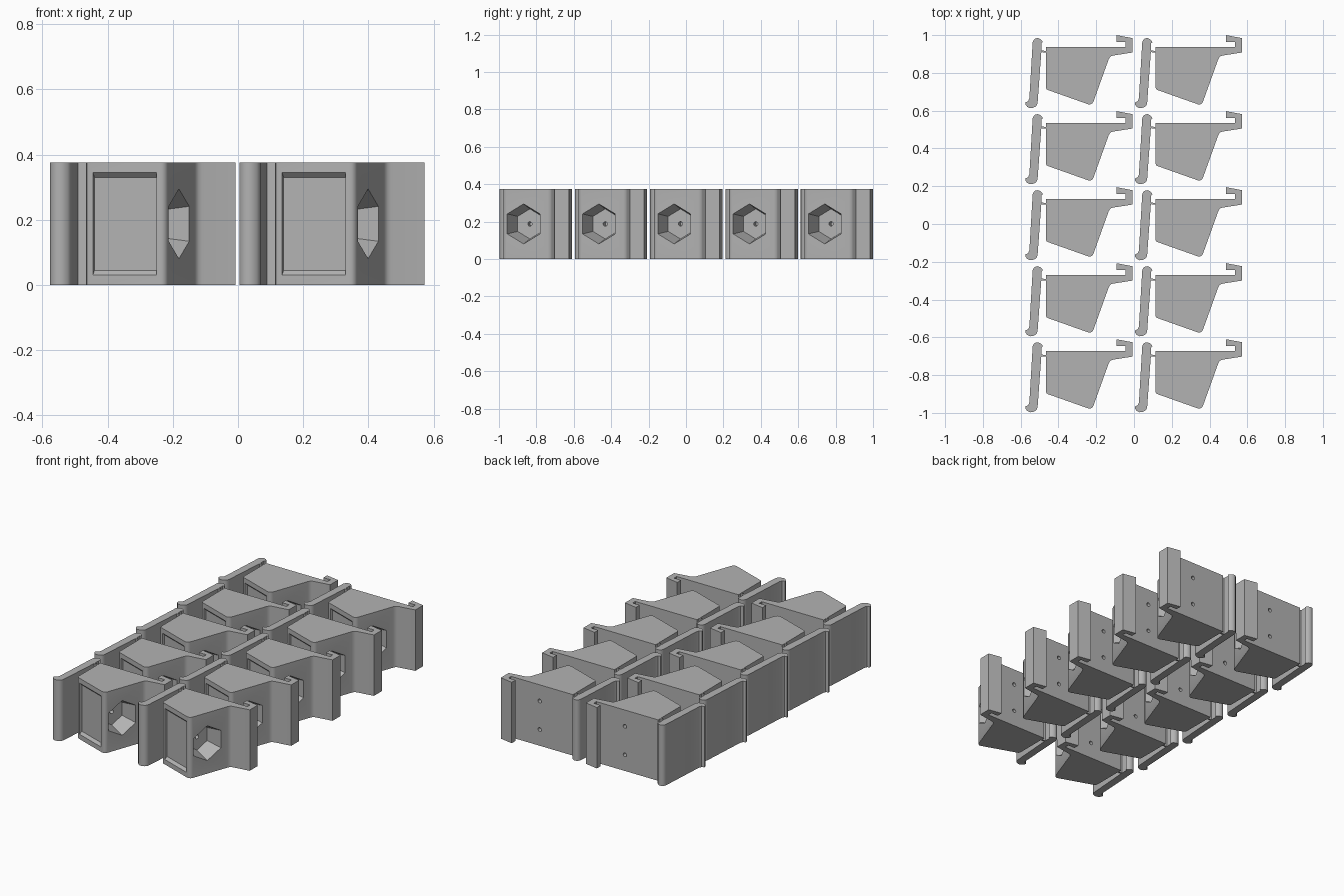
import bpy, bmesh, math
from mathutils import Vector

if "Cube" in bpy.data.objects:
    bpy.data.objects.remove(bpy.data.objects["Cube"])

HEIGHT = 0.375
COLS, ROWS = 2, 5
DX, DY = 0.58, 0.4025

grey = bpy.data.materials.new("plain grey")
grey.diffuse_color = (0.45, 0.45, 0.45, 1)
grey.use_nodes = True
grey.node_tree.nodes["Principled BSDF"].inputs["Base Color"].default_value = grey.diffuse_color


def add_object(name, bm, mat=grey):
    bmesh.ops.recalc_face_normals(bm, faces=bm.faces)
    mesh = bpy.data.meshes.new(name)
    bm.to_mesh(mesh)
    bm.free()
    mesh.materials.append(mat)
    ob = bpy.data.objects.new(name, mesh)
    bpy.context.collection.objects.link(ob)
    return ob


def extrude_outline(name, outline):
    """Vertical prism from a plan outline."""
    bm = bmesh.new()
    face = bm.faces.new([bm.verts.new((x, y, 0)) for x, y in outline])
    out = bmesh.ops.extrude_face_region(bm, geom=[face])
    top = [g for g in out["geom"] if isinstance(g, bmesh.types.BMVert)]
    bmesh.ops.translate(bm, verts=top, vec=(0, 0, HEIGHT))
    return add_object(name, bm)


def tapered_cutter(name, centre, normal, ring, scale, depth):
    """Pocket cutter: ring of (side, up) points shrinking into the face."""
    centre, n = Vector(centre), Vector(normal).normalized()
    side = Vector((0, 0, 1)).cross(n)
    bm = bmesh.new()
    loops = []
    for t in (-0.1, 1.0):
        su, sv = 1 + (scale[0] - 1) * t, 1 + (scale[1] - 1) * t
        loops.append([bm.verts.new(centre - n * depth * t + side * u * su
                                   + Vector((0, 0, v * sv))) for u, v in ring])
    bm.faces.new(loops[0])
    bm.faces.new(loops[1])
    k = len(ring)
    for i in range(k):
        j = (i + 1) % k
        bm.faces.new((loops[0][i], loops[0][j], loops[1][j], loops[1][i]))
    return add_object(name, bm)


def polygon(radius, sides):
    return [(radius * math.sin(2 * math.pi * i / sides),
             radius * math.cos(2 * math.pi * i / sides)) for i in range(sides)]


def cut(ob, cutters):
    for c in cutters:
        c.hide_render = True
        mod = ob.modifiers.new("cut", 'BOOLEAN')
        mod.object = c
        mod.solver = 'EXACT'
    dg = bpy.context.evaluated_depsgraph_get()
    mesh = bpy.data.meshes.new_from_object(ob.evaluated_get(dg))
    ob.modifiers.clear()
    ob.data = mesh
    for c in cutters:
        bpy.data.objects.remove(c)


# Wedge body with hooked arm
body = extrude_outline("wedge_body", [
    (-0.466, 0.937), (-0.466, 0.722), (-0.463, 0.714), (-0.455, 0.709),
    (-0.243, 0.634), (-0.231, 0.633), (-0.221, 0.638), (-0.215, 0.647),
    (-0.134, 0.872), (-0.128, 0.883), (-0.120, 0.889), (-0.110, 0.892),
    (-0.008, 0.908), (-0.008, 0.984), (-0.093, 1.0), (-0.093, 0.963),
    (-0.045, 0.963), (-0.045, 0.937)])

# Pockets: tapered hexagon, passage behind it, front panel, two back holes
MID = HEIGHT / 2
slant = Vector((0.225, -0.081, 0)).normalized()
hex_at = Vector((-0.181, 0.7415, MID))
pw, ph = 0.1035, 0.1575
cutters = [
    tapered_cutter("hex_cutter", hex_at, slant, polygon(0.107, 6), (0.75, 0.75), 0.10),
    tapered_cutter("passage_cutter", hex_at - slant * 0.095, slant,
                   polygon(0.012, 12), (1, 1), 0.04),
    tapered_cutter("panel_cutter", (-0.3475, 0.671, MID), (-0.075, -0.212, 0),
                   [(-pw, -ph), (pw, -ph), (pw, ph), (-pw, ph)], (1, 0.905), 0.015)]
for z in (0.1, 0.275):
    cutters.append(tapered_cutter("back_hole_cutter", (-0.24, 0.937, z), (0, 1, 0),
                                  polygon(0.012, 12), (1, 1), 0.03))
cut(body, cutters)

# Side clip strip with rounded ends
clip = extrude_outline("side_clip", [
    (-0.537, 0.952), (-0.536, 0.965), (-0.530, 0.976), (-0.520, 0.983),
    (-0.508, 0.984), (-0.495, 0.978), (-0.486, 0.969), (-0.483, 0.962),
    (-0.491, 0.955), (-0.490, 0.920), (-0.510, 0.645), (-0.513, 0.631),
    (-0.522, 0.621), (-0.535, 0.615), (-0.550, 0.613), (-0.565, 0.620),
    (-0.574, 0.631), (-0.576, 0.643), (-0.561, 0.650), (-0.554, 0.665)])

# Thin living hinge between clip and body
hinge = extrude_outline("thin_hinge", [
    (-0.492, 0.919), (-0.492, 0.910), (-0.465, 0.907), (-0.465, 0.916)])

# Smooth the rounded corners, keep the edges sharp
bpy.ops.object.select_all(action='DESELECT')
for ob in (body, clip):
    ob.select_set(True)
bpy.context.view_layer.objects.active = body
bpy.ops.object.shade_smooth_by_angle(angle=math.radians(35))

# Repeat the unit over the grid
for ob in (body, clip, hinge):
    for c in range(COLS):
        for r in range(ROWS):
            if c or r:
                dup = ob.copy()
                dup.location = (c * DX, -r * DY, 0)
                bpy.context.collection.objects.link(dup)
